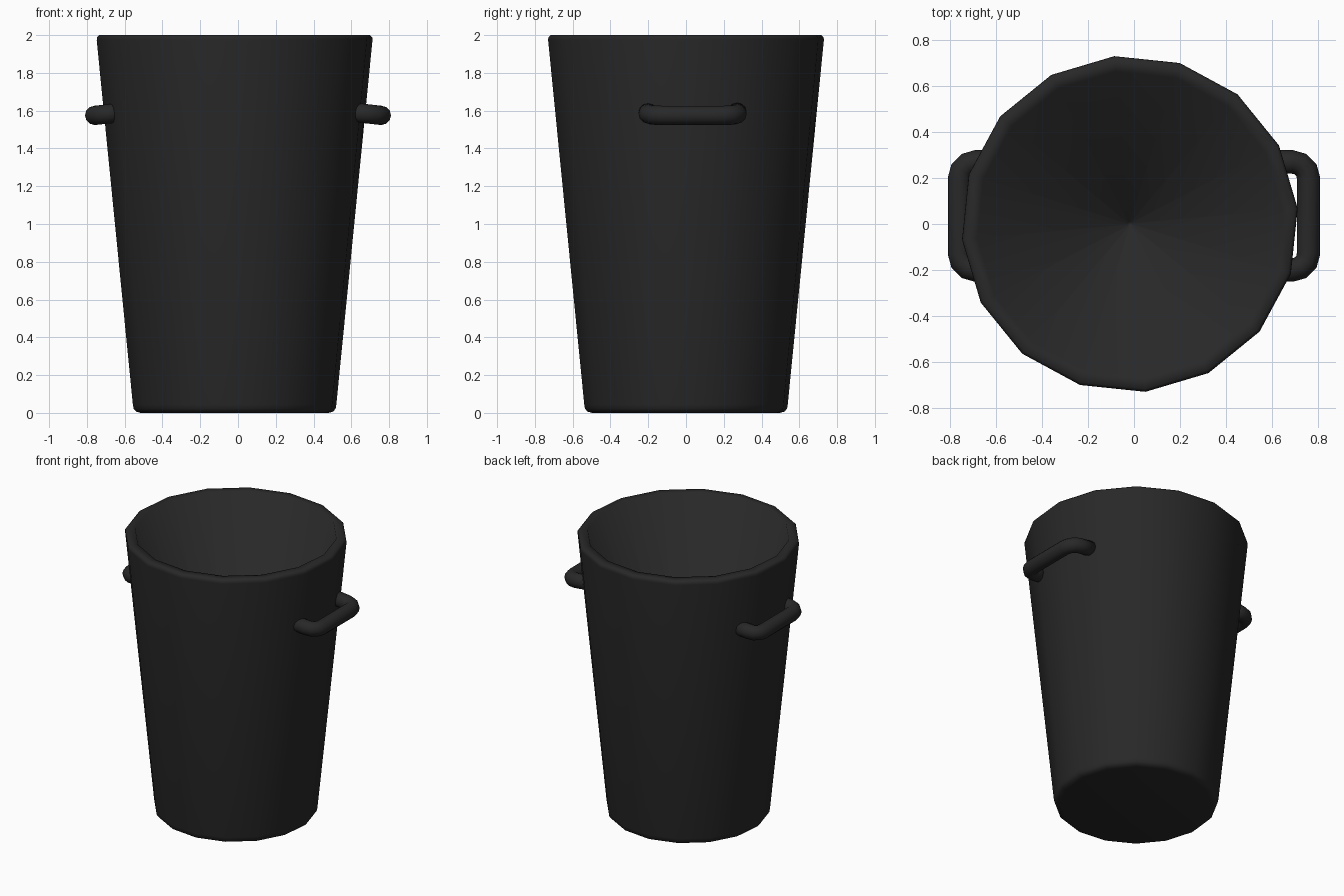
import bpy, bmesh, math
from mathutils import Vector

if "Cube" in bpy.data.objects:
    bpy.data.objects.remove(bpy.data.objects["Cube"])

dark = bpy.data.materials.new("dark_grey_plastic")
dark.diffuse_color = (0.021, 0.021, 0.021, 1)
dark.use_nodes = True
dark.node_tree.nodes["Principled BSDF"].inputs["Base Color"].default_value = dark.diffuse_color


def finish(name, bm):
    bmesh.ops.recalc_face_normals(bm, faces=bm.faces[:])
    for f in bm.faces:
        f.smooth = True
    me = bpy.data.meshes.new(name)
    bm.to_mesh(me)
    bm.free()
    me.materials.append(dark)
    ob = bpy.data.objects.new(name, me)
    bpy.context.collection.objects.link(ob)
    return ob


def skin(bm, rings):
    # join successive vertex rings with quads and cap both ends
    n = len(rings[0])
    for a, b in zip(rings, rings[1:]):
        for i in range(n):
            j = (i + 1) % n
            bm.faces.new((a[i], a[j], b[j], b[i]))
    bm.faces.new(rings[0])
    bm.faces.new(rings[-1][::-1])


# Tapered 16-sided bin: outside, rounded rim and funnel-shaped inside
SIDES, TURN, CX = 16, math.radians(5.3), -0.018
profile = [(0.50, 0.0), (0.524, 0.007), (0.537, 0.022), (0.541, 0.045),
           (0.733, 1.972), (0.732, 1.988), (0.72, 2.0),
           (0.666, 2.0), (0.01, 0.1)]
bm = bmesh.new()
rings = []
for r, z in profile:
    rings.append([bm.verts.new((CX + r * math.cos(TURN + math.tau * i / SIDES),
                                r * math.sin(TURN + math.tau * i / SIDES), z))
                  for i in range(SIDES)])
skin(bm, rings)
finish("bin_body", bm)


# Tube handles with rounded corners, sunk into the wall
def handle(name, side, x_end):
    yc, half, x_out, bend, tube = 0.035, 0.235, 0.759, 0.07, 0.051
    half_path = [(x_end, half)]
    for k in range(4):
        a = math.pi / 2 * (1 - k / 3)
        half_path.append((x_out - bend + bend * math.cos(a),
                          half - bend + bend * math.sin(a)))
    flat = half_path + [(x, -y) for x, y in reversed(half_path)]
    path = [Vector((side * x, yc + y, 1.575 + 0.11 * (x_out - x))) for x, y in flat]
    bm = bmesh.new()
    rings = []
    for i, p in enumerate(path):
        t = (path[min(i + 1, len(path) - 1)] - path[max(i - 1, 0)]).normalized()
        u = t.cross(Vector((0, 0, 1))).normalized()
        v = u.cross(t)
        rings.append([bm.verts.new(p + tube * (u * math.cos(math.tau * k / 12)
                                               + v * math.sin(math.tau * k / 12)))
                      for k in range(12)])
    skin(bm, rings)
    finish(name, bm)


handle("right_handle", 1, 0.585)
handle("left_handle", -1, 0.625)
